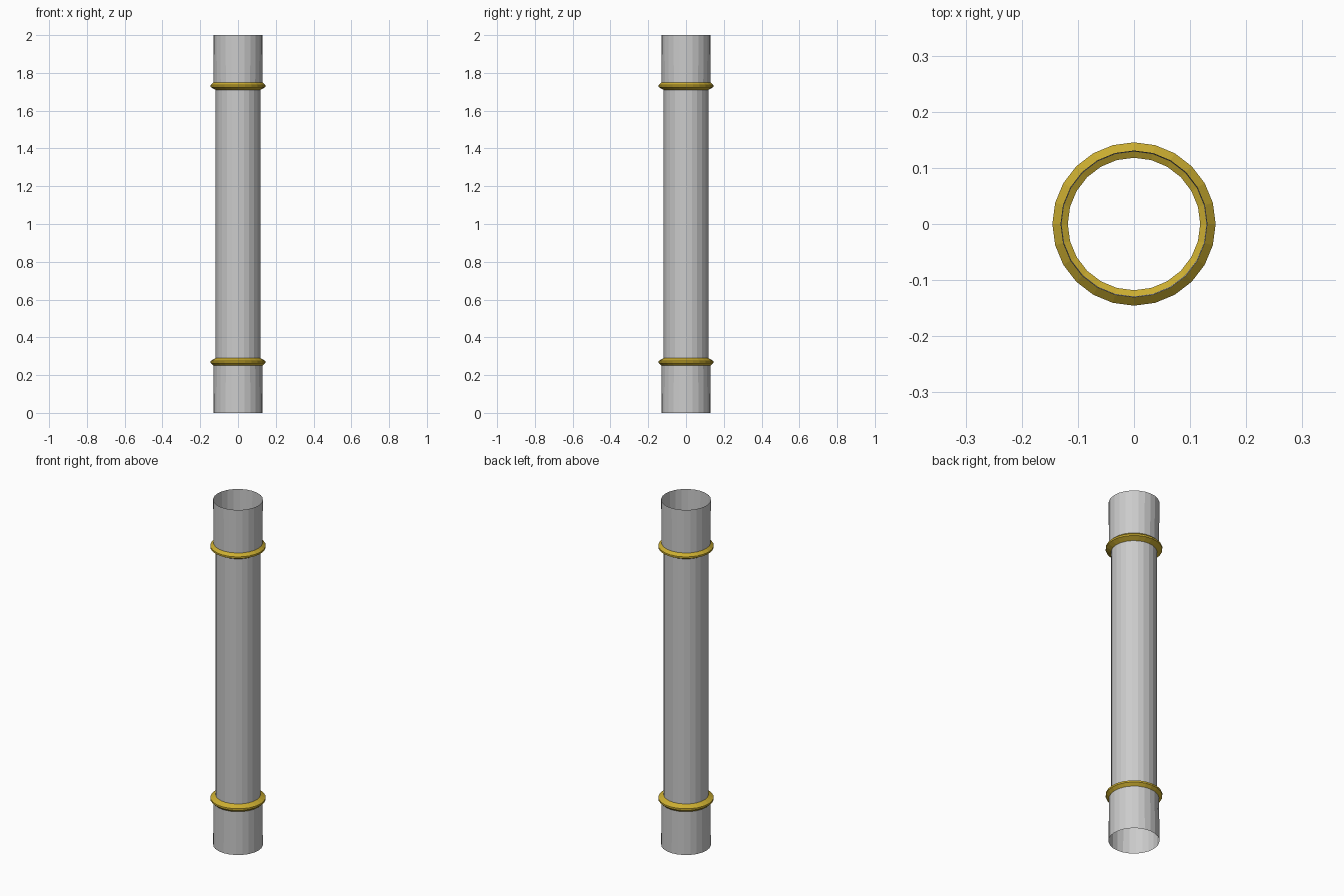
import bpy, bmesh, math

if "Cube" in bpy.data.objects:
    bpy.data.objects.remove(bpy.data.objects["Cube"])

SIDES = 24
gold = bpy.data.materials.new("gold")
gold.diffuse_color = (0.60, 0.42, 0.03, 1)
gold.use_nodes = True
gold.node_tree.nodes["Principled BSDF"].inputs["Base Color"].default_value = gold.diffuse_color


def lathe(name, profile, mat=None):
    """Open surface of revolution from (radius, z) points, listed bottom to top."""
    bm = bmesh.new()
    rows = []
    for r, z in profile:
        rows.append([bm.verts.new((r * math.cos(a), r * math.sin(a), z))
                     for a in (2 * math.pi * i / SIDES for i in range(SIDES))])
    for low, high in zip(rows, rows[1:]):
        for i in range(SIDES):
            j = (i + 1) % SIDES
            bm.faces.new((low[i], low[j], high[j], high[i]))
    mesh = bpy.data.meshes.new(name)
    bm.to_mesh(mesh)
    bm.free()
    obj = bpy.data.objects.new(name, mesh)
    bpy.context.collection.objects.link(obj)
    if mat:
        mesh.materials.append(mat)
    return obj


def flip(profile):
    """Mirror a profile about mid height."""
    return [(r, 2 - z) for r, z in reversed(profile)]


# Lower end: slightly flared collar and the ring that steps in to the shaft
collar = [(0.131, 0), (0.129, 0.25)]
ring = [(0.129, 0.25), (0.1455, 0.265), (0.1455, 0.275), (0.118, 0.29)]

lathe("lower_collar", collar)
lathe("lower_ring", ring, gold)
lathe("upper_collar", flip(collar))
lathe("upper_ring", flip(ring), gold)

# Hollow shaft between the rings
lathe("shaft", [(0.118, 0.29), (0.118, 1.71)])
